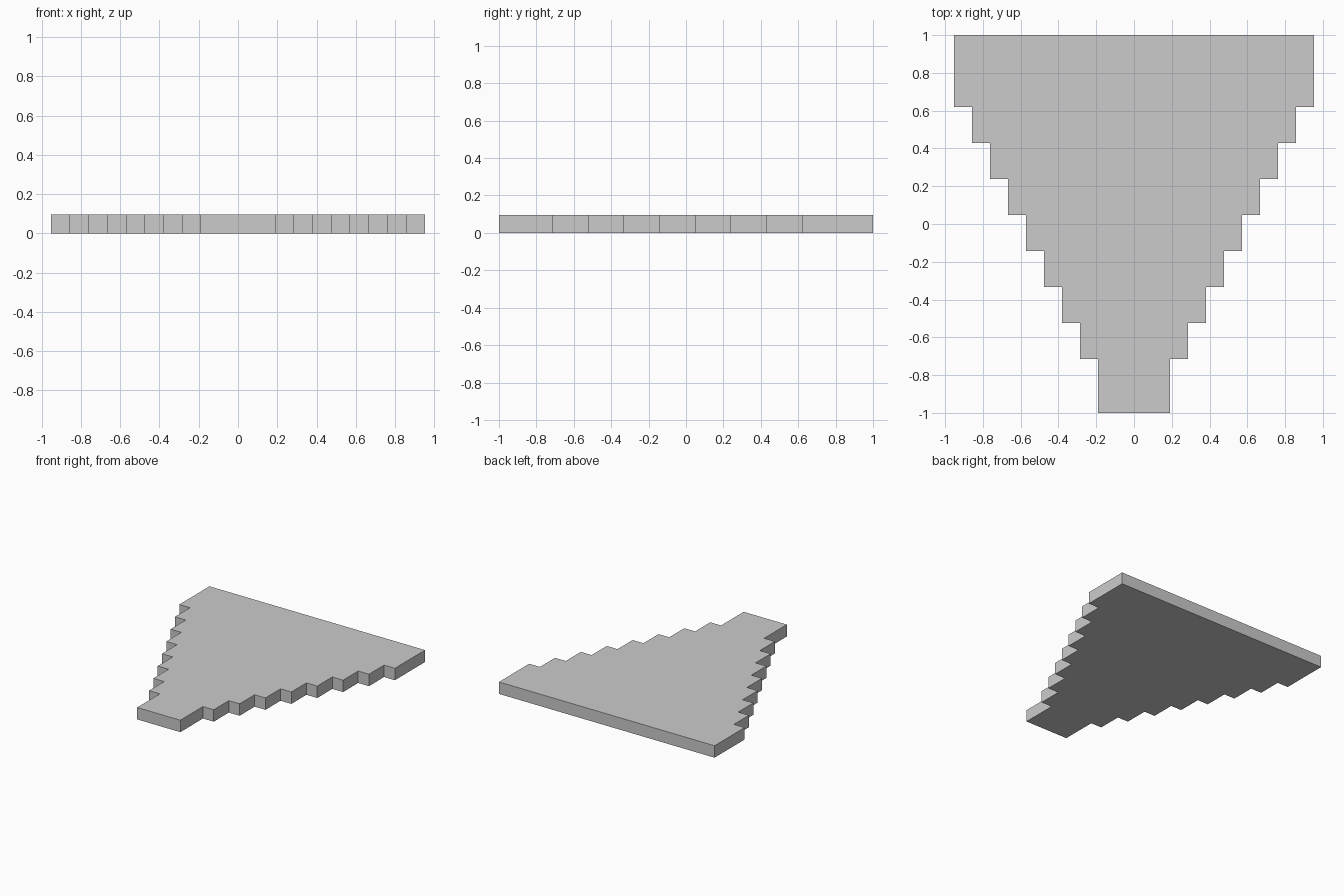
import bpy, bmesh

if "Cube" in bpy.data.objects:
    bpy.data.objects.remove(bpy.data.objects["Cube"])

U = 2 / 21        # grid unit: the plate is 21 units long
THICK = U

# Right-hand stepped outline, from narrow front to wide back
right = []
y = -1.0
for half_width in range(2, 11):
    depth = {2: 3, 10: 4}.get(half_width, 2)
    right += [(half_width * U, y), (half_width * U, y + depth * U)]
    y += depth * U

# Mirror to close the outline
outline = right + [(-px, py) for px, py in reversed(right)]

# Stepped plate: extrude the outline upwards
bm = bmesh.new()
base = bm.faces.new([bm.verts.new((px, py, 0)) for px, py in outline])
top = bmesh.ops.extrude_face_region(bm, geom=[base], use_keep_orig=True)
verts = [g for g in top["geom"] if isinstance(g, bmesh.types.BMVert)]
bmesh.ops.translate(bm, verts=verts, vec=(0, 0, THICK))
bmesh.ops.recalc_face_normals(bm, faces=bm.faces)

mesh = bpy.data.meshes.new("stepped_plate")
bm.to_mesh(mesh)
bm.free()
plate = bpy.data.objects.new("stepped_plate", mesh)
bpy.context.collection.objects.link(plate)
